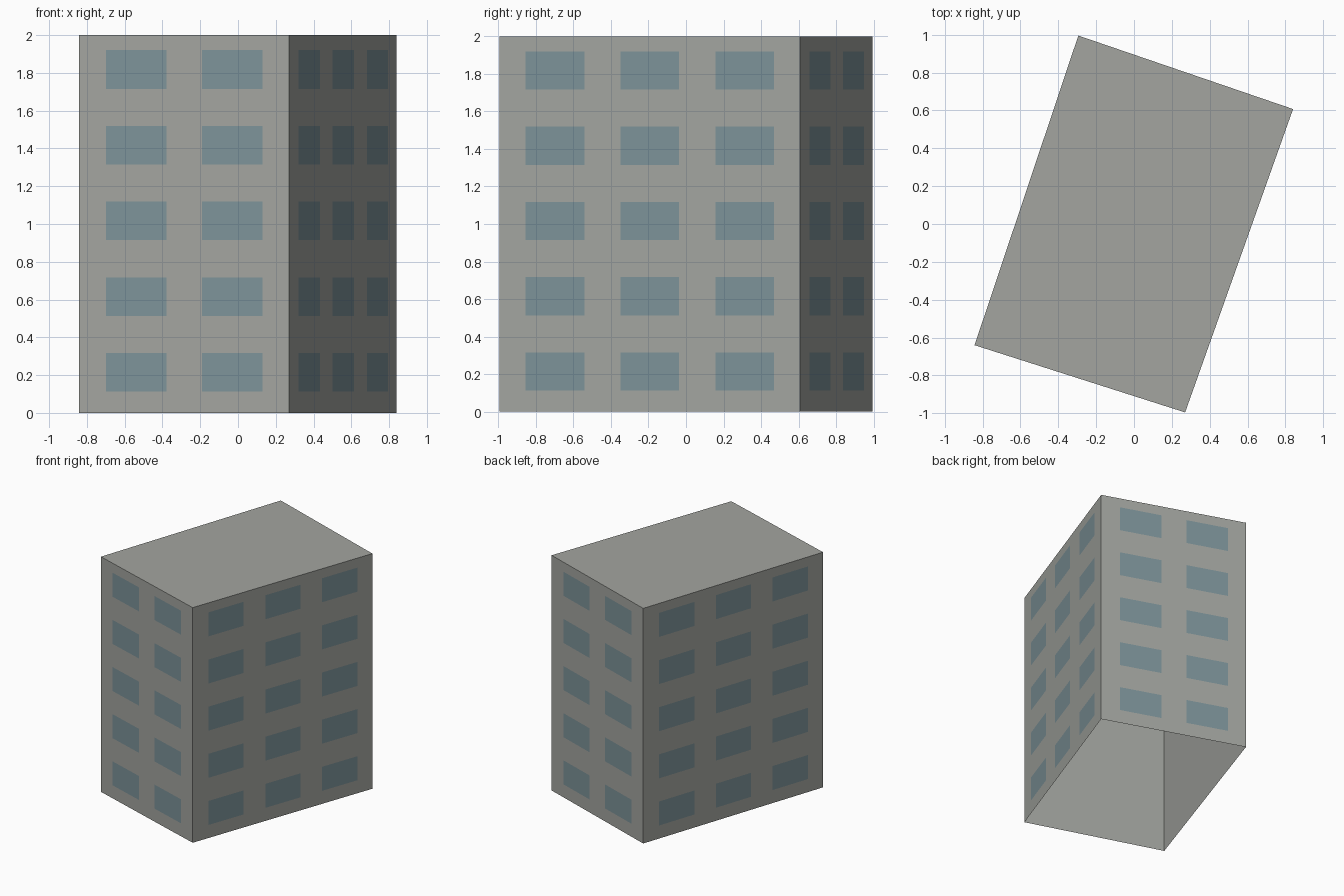
import bpy
import bmesh
from mathutils import Vector

cube = bpy.data.objects.get("Cube")
if cube:
    bpy.data.objects.remove(cube, do_unlink=True)


def make_material(name, rgb):
    linear = [((c / 255 + 0.055) / 1.055) ** 2.4 for c in rgb]
    mat = bpy.data.materials.new(name)
    mat.use_nodes = True
    mat.diffuse_color = (*linear, 1)
    mat.node_tree.nodes["Principled BSDF"].inputs["Base Color"].default_value = (*linear, 1)
    return mat


def make_object(name, bm, mat):
    mesh = bpy.data.meshes.new(name)
    bm.to_mesh(mesh)
    bm.free()
    mesh.materials.append(mat)
    obj = bpy.data.objects.new(name, mesh)
    bpy.context.collection.objects.link(obj)
    return obj


concrete = make_material("concrete grey", (163, 165, 160))
glass = make_material("window blue grey", (125, 147, 153))

HEIGHT = 2.0
UP = Vector((0, 0, 1))
# Footprint corners, counter-clockwise from the front right
corners = [Vector((x, y, 0)) for x, y in
           [(-0.842, -0.64), (0.27, -0.995), (0.84, 0.607), (-0.294, 0.995)]]

# Building shell: four walls and a flat roof, open underneath
bm = bmesh.new()
low = [bm.verts.new(c) for c in corners]
high = [bm.verts.new(c + UP * HEIGHT) for c in corners]
for i in range(4):
    j = (i + 1) % 4
    bm.faces.new((low[i], low[j], high[j], high[i]))
bm.faces.new(high)
make_object("building_shell", bm, concrete)

# Windows: thin panes in five storeys; (first start, spacing, width) along the wall
short_wall = (2, 0.130, 0.457, 0.287)
long_wall = (3, 0.087, 0.316, 0.196)
names = ["front", "left", "back", "right"]
for i, side in enumerate(names):
    start, end = corners[i], corners[(i + 1) % 4]
    along = end - start
    outward = along.cross(UP).normalized() * 0.002
    columns, first, step, width = short_wall if i % 2 == 0 else long_wall
    bm = bmesh.new()
    for floor in range(5):
        z0 = 0.112 + 0.401 * floor
        z1 = z0 + 0.204
        for col in range(columns):
            a = first + step * col
            b = a + width
            pane = [(a, z0), (b, z0), (b, z1), (a, z1)]
            bm.faces.new([bm.verts.new(start + along * t + UP * z + outward)
                          for t, z in pane])
    make_object(side + "_windows", bm, glass)
